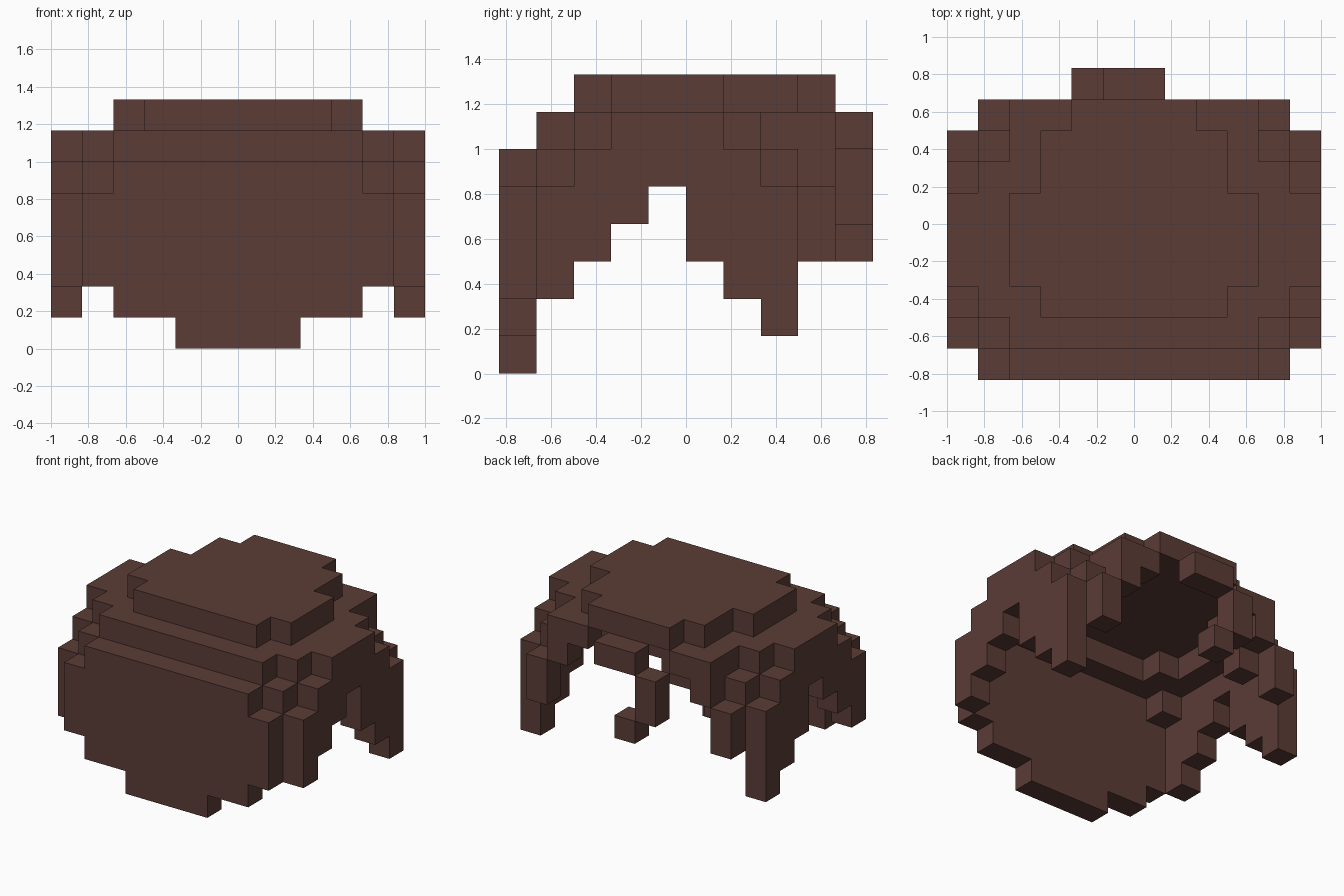
import bpy
import bmesh
from mathutils import Vector

if "Cube" in bpy.data.objects:
    bpy.data.objects.remove(bpy.data.objects["Cube"], do_unlink=True)

U = 1 / 6  # edge of one block

brown = bpy.data.materials.new("dark brown")
brown.use_nodes = True
colour = (0.105, 0.045, 0.037, 1)
brown.diffuse_color = colour
brown.node_tree.nodes["Principled BSDF"].inputs["Base Color"].default_value = colour

parts = {}


def fill(part, xs, ys, zs, mirror=True):
    """Fill a box of blocks, given as half-open ranges, on both sides."""
    cells = parts.setdefault(part, set())
    for x in range(*xs):
        for y in range(*ys):
            for z in range(*zs):
                cells.add((x, y, z))
                if mirror:
                    cells.add((-1 - x, y, z))


# Front wall, stepped along its lower edge
fill("front_wall", (0, 2), (-5, -4), (0, 6))
fill("front_wall", (2, 4), (-5, -4), (1, 6))
fill("front_wall", (4, 5), (-5, -4), (2, 5))

# Side walls with a stepped arch: bottom and top for each row
arch = [(2, 5), (3, 6), (4, 7), (5, 7), (3, 7), (2, 6), (1, 5)]
for row, span in enumerate(arch, start=-4):
    fill("side_walls", (5, 6), (row, row + 1), span)

# Shoulder ring between the walls and the crown
fill("shoulder", (0, 4), (-4, -3), (6, 7))
fill("shoulder", (4, 5), (-4, -3), (5, 6))
fill("shoulder", (3, 5), (-3, -2), (6, 7))
fill("shoulder", (4, 5), (-2, 1), (6, 7))
fill("shoulder", (3, 5), (1, 2), (6, 7))
fill("shoulder", (3, 4), (2, 3), (6, 7))
fill("shoulder", (4, 5), (2, 3), (5, 6))
fill("shoulder", (2, 3), (3, 4), (6, 7))
fill("shoulder", (3, 4), (3, 4), (5, 7))

# Flat crown
fill("crown", (0, 3), (-3, 3), (7, 8))
fill("crown", (3, 4), (-2, 1), (7, 8))
fill("crown", (0, 2), (3, 4), (7, 8))

# Short locks beside the opening
fill("side_locks", (4, 5), (3, 4), (3, 5))
fill("side_locks", (-4, -3), (2, 3), (4, 5), mirror=False)

# Curled lock hanging over the opening
fill("hanging_lock", (-1, 1), (4, 5), (6, 7), mirror=False)
fill("hanging_lock", (-2, -1), (4, 5), (4, 6), mirror=False)
fill("hanging_lock", (-1, 0), (4, 5), (3, 4), mirror=False)

solid = set().union(*parts.values())


def build(name, cells):
    """Make the exposed faces of a group of blocks, merged into flat panels."""
    bm = bmesh.new()
    for cell in sorted(cells):
        centre = (Vector(cell) + Vector((0.5, 0.5, 0.5))) * U
        for axis in range(3):
            for sign in (-1, 1):
                near = list(cell)
                near[axis] += sign
                if tuple(near) in solid:
                    continue
                n, a, b = Vector(), Vector(), Vector()
                n[axis] = sign * U / 2
                a[(axis + 1) % 3] = U / 2
                b[(axis + 2) % 3] = sign * U / 2
                corners = (-a - b, a - b, a + b, b - a)
                bm.faces.new([bm.verts.new(centre + n + c) for c in corners])
    bmesh.ops.remove_doubles(bm, verts=bm.verts, dist=0.001)
    bmesh.ops.dissolve_limit(bm, angle_limit=0.01, verts=bm.verts, edges=bm.edges)
    mesh = bpy.data.meshes.new(name)
    bm.to_mesh(mesh)
    bm.free()
    mesh.materials.append(brown)
    bpy.context.collection.objects.link(bpy.data.objects.new(name, mesh))


for name, cells in parts.items():
    build(name, cells)
